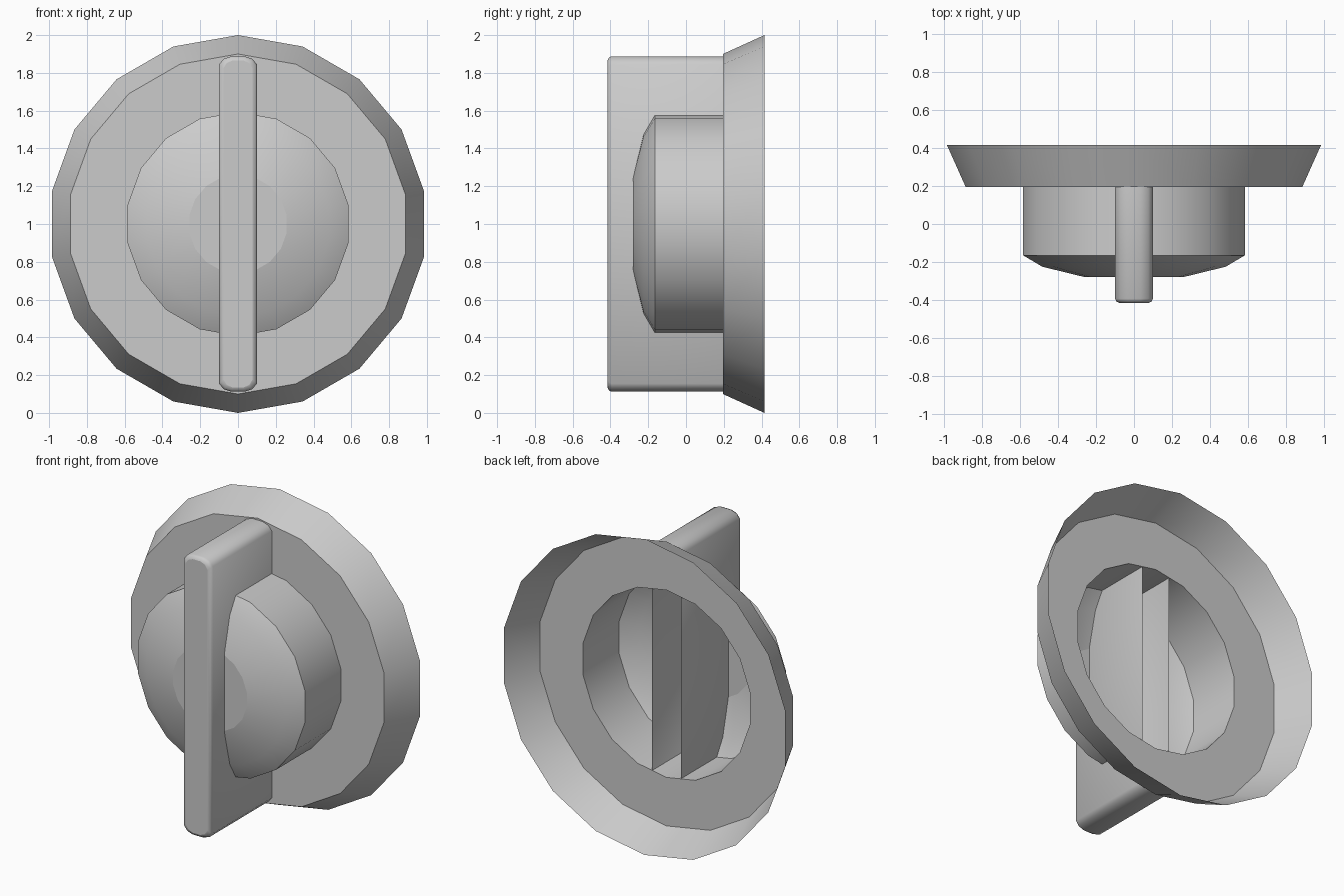
import bpy, math

if "Cube" in bpy.data.objects:
    bpy.data.objects.remove(bpy.data.objects["Cube"])

SIDES = 18


def build(name, rings, cap, angle):
    """Skin a stack of equal-sized closed rings, optionally capping the last one."""
    n = len(rings[0])
    verts = [v for ring in rings for v in ring]
    faces = []
    for r in range(len(rings) - 1):
        for i in range(n):
            j = (i + 1) % n
            faces.append((r * n + i, (r + 1) * n + i, (r + 1) * n + j, r * n + j))
    if cap:
        faces.append(tuple(range((len(rings) - 1) * n, len(rings) * n)))
    mesh = bpy.data.meshes.new(name)
    mesh.from_pydata(verts, [], faces)
    obj = bpy.data.objects.new(name, mesh)
    bpy.context.collection.objects.link(obj)
    bpy.ops.object.select_all(action='DESELECT')
    obj.select_set(True)
    bpy.context.view_layer.objects.active = obj
    # make normals face outward (the front cap looks toward -y)
    bpy.context.view_layer.update()
    if mesh.polygons[-1].normal.y > 0:
        mesh.flip_normals()
    bpy.ops.object.shade_smooth_by_angle(angle=math.radians(angle))
    return obj


def circle(radius, y):
    return [(radius * math.sin(math.tau * i / SIDES), y,
             1 + radius * math.cos(math.tau * i / SIDES)) for i in range(SIDES)]


# flared skirt, flat ring and domed hub: one open-backed turned sheet
profile = [(1.0, 0.415), (0.9, 0.195), (0.593, 0.195),
           (0.593, -0.165), (0.49, -0.225), (0.262, -0.28)]
build("dial_body", [circle(r, y) for r, y in profile], True, 35)


# grip blade: rounded-end bar with a softened front edge, open at the back
def blade_outline(inset, y):
    quarter = [(0.1, 0.845), (0.075, 0.875), (0.035, 0.888)]
    q = [(x * (1 - inset / 0.1), z - inset) for x, z in quarter]
    top = q + [(-x, z) for x, z in reversed(q)]
    loop = top + [(-x, -z) for x, z in top]
    return [(x, y, 1 + z) for x, z in loop]


build("grip_blade",
      [blade_outline(0, 0.195), blade_outline(0, -0.393),
       blade_outline(0.007, -0.408), blade_outline(0.022, -0.415)], True, 50)
